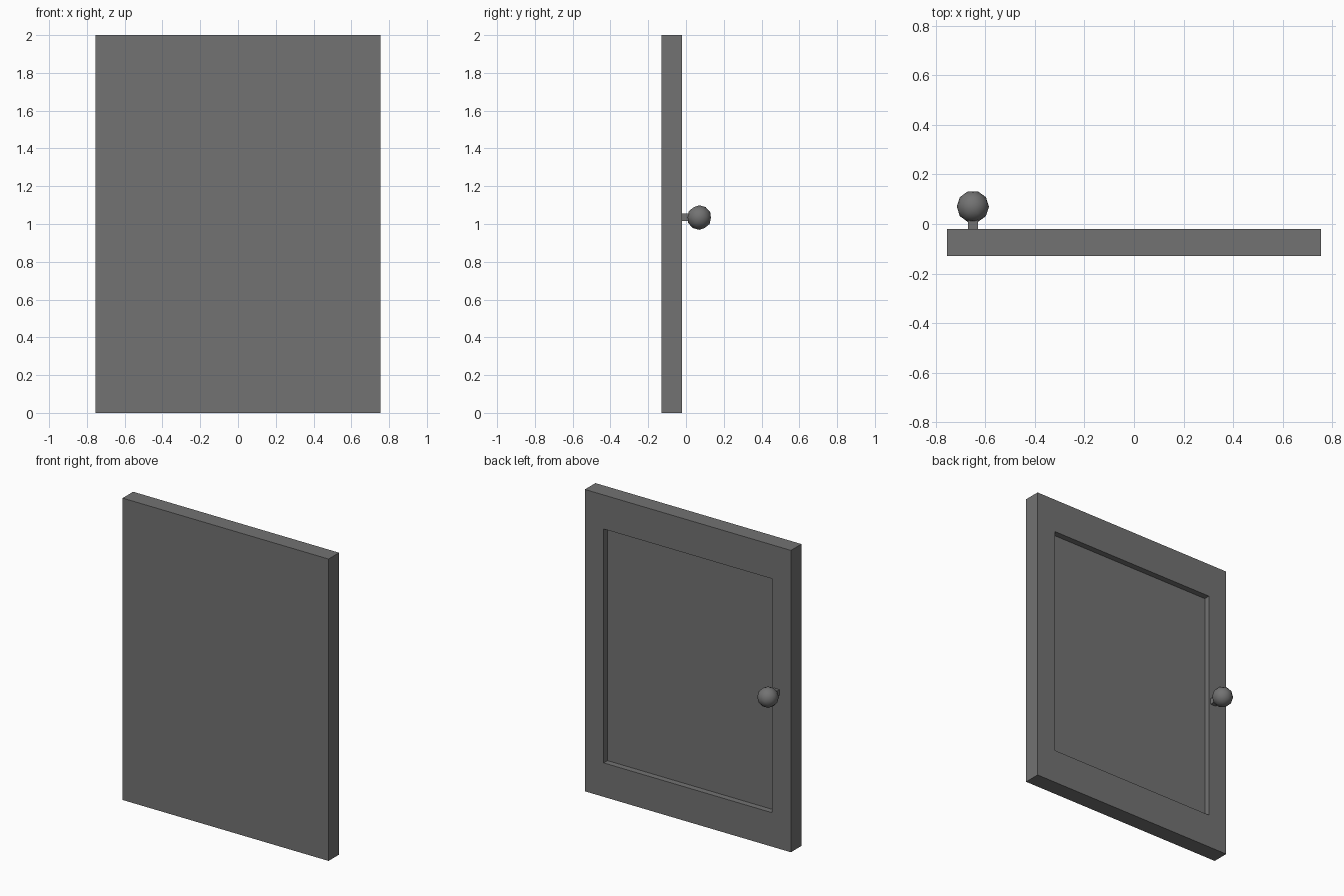
import bpy
import bmesh
from mathutils import Vector

default = bpy.data.objects.get("Cube")
if default:
    bpy.data.objects.remove(default, do_unlink=True)

grey = bpy.data.materials.new("dark grey")
grey.use_nodes = True
colour = (0.17, 0.17, 0.17, 1)
grey.diffuse_color = colour
grey.node_tree.nodes["Principled BSDF"].inputs["Base Color"].default_value = colour


def make_object(name, bm):
    bmesh.ops.recalc_face_normals(bm, faces=bm.faces)
    mesh = bpy.data.meshes.new(name)
    bm.to_mesh(mesh)
    bm.free()
    mesh.materials.append(grey)
    obj = bpy.data.objects.new(name, mesh)
    bpy.context.collection.objects.link(obj)
    return obj


def box(low, high):
    bm = bmesh.new()
    bmesh.ops.create_cube(bm, size=1)
    low, high = Vector(low), Vector(high)
    bmesh.ops.scale(bm, vec=high - low, verts=bm.verts)
    bmesh.ops.translate(bm, vec=(low + high) / 2, verts=bm.verts)
    return bm


# Door slab with a recessed panel in its rear face
door = box((-0.755, -0.13, 0), (0.755, -0.02, 2))
rear = max(door.faces, key=lambda f: f.calc_center_median().y)
bmesh.ops.inset_region(door, faces=[rear], thickness=0.195)
for v in rear.verts:
    v.co.z = 0.225 if v.co.z < 1 else 1.775
panel = bmesh.ops.extrude_discrete_faces(door, faces=[rear])["faces"][0]
bmesh.ops.translate(door, vec=(0, -0.04, 0), verts=panel.verts)
make_object("door_panel", door)

# Square stem joining the knob to the frame
make_object("knob_stem", box((-0.67, -0.02, 1.015), (-0.63, 0.03, 1.055)))

# Low-poly round knob, turned so a flat side faces the rear
bm = bmesh.new()
bmesh.ops.create_icosphere(bm, subdivisions=2, radius=0.065)
for v in bm.verts:
    v.co = Vector((-v.co.y, v.co.x, v.co.z)) + Vector((-0.65, 0.07, 1.034))
for f in bm.faces:
    f.smooth = True
make_object("knob", bm)
